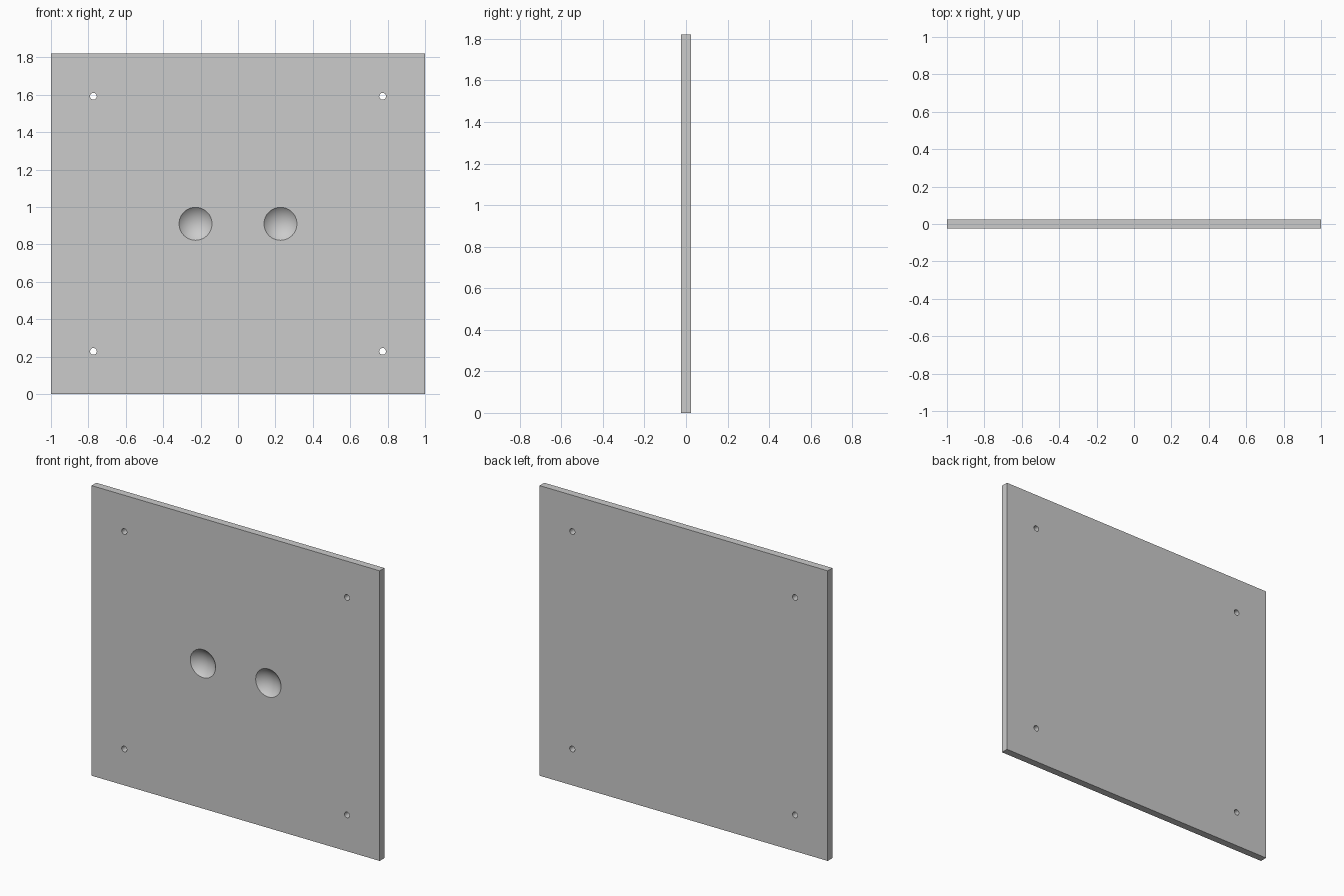
import bpy, math

if "Cube" in bpy.data.objects:
    bpy.data.objects.remove(bpy.data.objects["Cube"])

W, T, H = 2.0, 0.0465, 1.82
DISH_R, DISH_DEPTH = 0.088, 0.037
SPHERE_R = (DISH_R**2 + DISH_DEPTH**2) / (2 * DISH_DEPTH)

# Flat mounting plate
bpy.ops.mesh.primitive_cube_add(size=1, location=(0, 0, H / 2))
plate = bpy.context.object
plate.name = "plate"
plate.scale = (W, T, H)
bpy.ops.object.transform_apply(location=False, rotation=False, scale=True)


def cut(cutter, name):
    """Subtract a cutter from the plate and remove it."""
    cutter.name = name
    cutter.hide_render = True
    mod = plate.modifiers.new(name, 'BOOLEAN')
    mod.operation = 'DIFFERENCE'
    mod.solver = 'EXACT'
    mod.object = cutter
    bpy.context.view_layer.objects.active = plate
    bpy.ops.object.modifier_apply(modifier=mod.name)
    bpy.data.objects.remove(cutter, do_unlink=True)


for side in (-1, 1):
    # Screw holes through the corners
    for dz in (-1, 1):
        bpy.ops.mesh.primitive_cylinder_add(
            vertices=32, radius=0.018, depth=0.2,
            location=(side * 0.773, 0, H / 2 + dz * 0.682),
            rotation=(math.pi / 2, 0, 0))
        cut(bpy.context.object, "screw_hole_cutter")
    # Spherical dishes in the front face
    bpy.ops.mesh.primitive_uv_sphere_add(
        segments=96, ring_count=64, radius=SPHERE_R,
        location=(side * 0.227, -T / 2 + DISH_DEPTH - SPHERE_R, H / 2),
        rotation=(math.pi / 2, 0, 0))
    cut(bpy.context.object, "dish_cutter")

# Smooth the dishes and holes, keep edges sharp
bpy.ops.object.select_all(action='DESELECT')
plate.select_set(True)
bpy.context.view_layer.objects.active = plate
bpy.ops.object.shade_smooth_by_angle(angle=math.radians(25))
